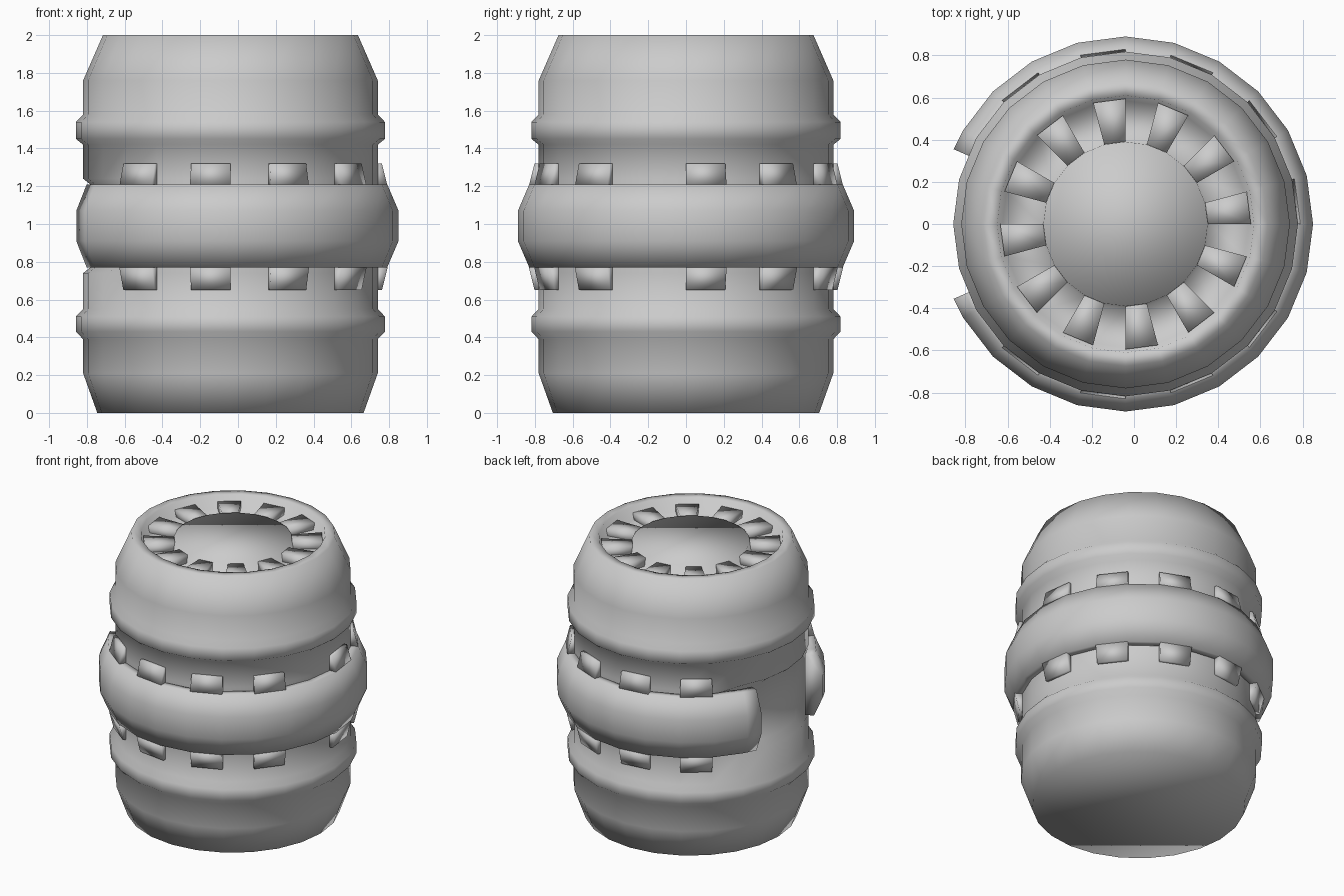
import bpy, bmesh
from math import radians, cos, sin

if "Cube" in bpy.data.objects:
    bpy.data.objects.remove(bpy.data.objects["Cube"])

CX = -0.04          # axis of the barrel
STEP = 15           # 24 sides


def point(bm, r, z, deg):
    a = radians(deg)
    return bm.verts.new((CX + r * cos(a), r * sin(a), z))


def finish(bm, name):
    bmesh.ops.recalc_face_normals(bm, faces=bm.faces)
    for f in bm.faces:
        f.smooth = True
    me = bpy.data.meshes.new(name)
    bm.to_mesh(me)
    bm.free()
    ob = bpy.data.objects.new(name, me)
    bpy.context.collection.objects.link(ob)
    return ob


def sector(bm, profile, angles):
    """Sweep a closed (r, z) profile through the angles and cap both ends."""
    rows = [[point(bm, r, z, a) for r, z in profile] for a in angles]
    n = len(profile)
    for p, q in zip(rows, rows[1:]):
        for i in range(n):
            j = (i + 1) % n
            bm.faces.new((p[i], q[i], q[j], p[j]))
    bm.faces.new(rows[0])
    bm.faces.new(rows[-1][::-1])


# Barrel body with two hoops, a sunken ring in the top and a raised centre disc
profile = [(0.705, 0), (0.78, 0.21), (0.78, 0.39), (0.818, 0.43), (0.818, 0.51),
           (0.78, 0.55), (0.78, 0.74), (0.78, 0.78), (0.78, 1.20), (0.78, 1.24),
           (0.78, 1.42), (0.818, 1.45), (0.818, 1.54), (0.78, 1.58), (0.78, 1.76),
           (0.675, 2.0), (0.61, 2.0), (0.585, 1.91), (0.40, 1.90), (0.39, 1.97)]
bm = bmesh.new()
columns = []
for k in range(24):
    col = []
    for i, (r, z) in enumerate(profile):
        if i in (7, 8) and 10 <= k <= 14:   # recess behind the open band
            r = 0.73
        col.append(point(bm, r, z, k * STEP))
    columns.append(col)
for k in range(24):
    p, q = columns[k], columns[(k + 1) % 24]
    for i in range(len(profile) - 1):
        bm.faces.new((p[i], q[i], q[i + 1], p[i + 1]))
bm.faces.new([c[0] for c in columns][::-1])
bm.faces.new([c[-1] for c in columns])
finish(bm, "barrel_body")

# Alternating ribs in the sunken top ring
bm = bmesh.new()
for k in range(0, 24, 2):
    sector(bm, [(0.39, 1.88), (0.595, 1.88), (0.595, 1.96), (0.39, 1.96)],
           [k * STEP, (k + 1) * STEP])
finish(bm, "top_ribs")

# Bulging open band around the middle
band = [(0.77, 0.77), (0.83, 0.77), (0.89, 0.91), (0.89, 1.07), (0.83, 1.21), (0.77, 1.21)]
bm = bmesh.new()
sector(bm, band, [-156.5] + list(range(-150, 151, STEP)) + [156.5])
finish(bm, "middle_band")

# Teeth along both edges of the band
tooth = [(0.76, 1.20), (0.832, 1.20), (0.802, 1.32), (0.76, 1.32)]
lower = [(r, 1.97 - z) for r, z in tooth]
bm = bmesh.new()
for k in (0, 2, 4, 6, 8, 15, 17, 19, 21):
    for shape in (tooth, lower):
        sector(bm, shape, [k * STEP, (k + 1) * STEP])
finish(bm, "band_teeth")
